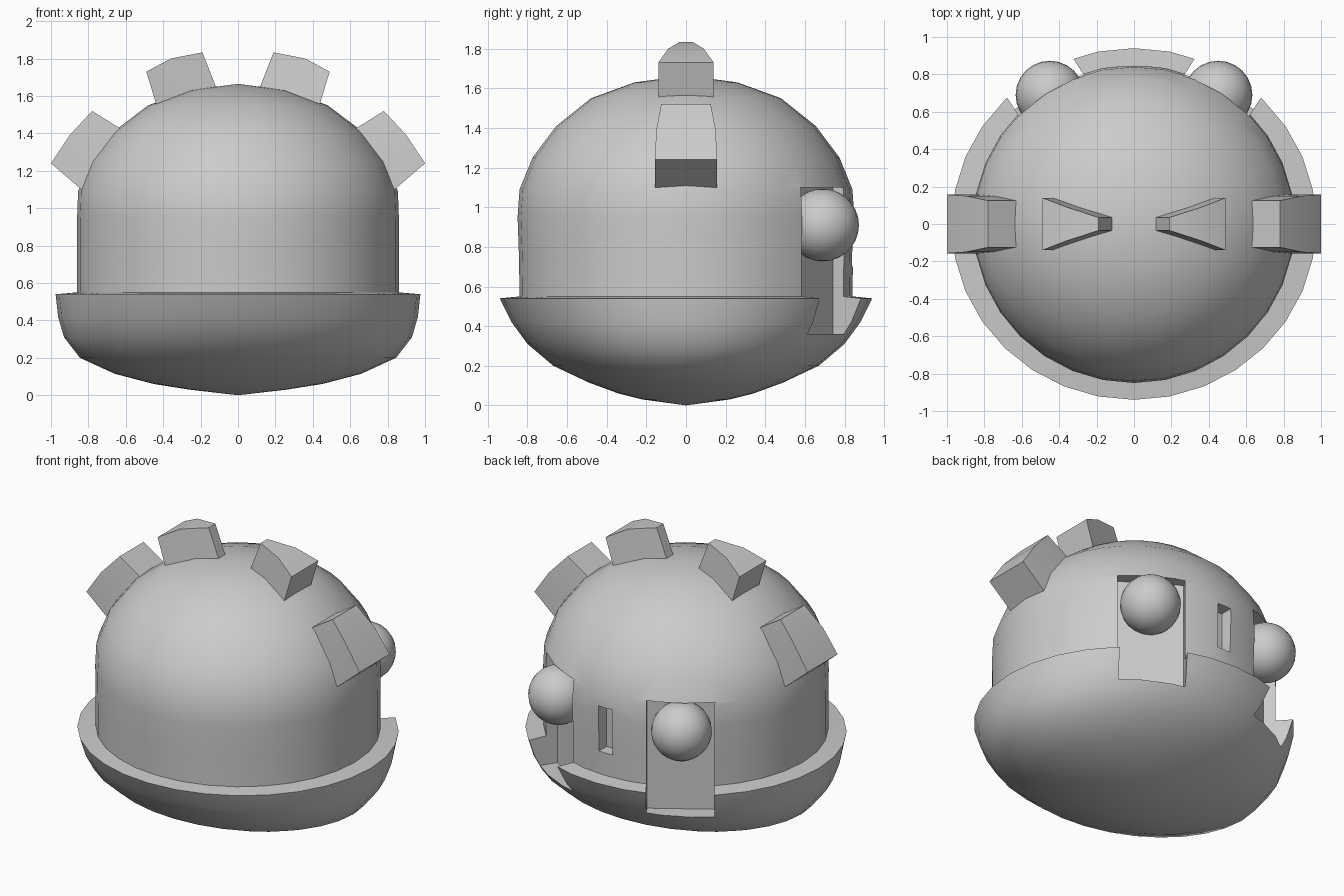
import bpy, bmesh, math
from mathutils import Matrix, Vector

if "Cube" in bpy.data.objects:
    bpy.data.objects.remove(bpy.data.objects["Cube"])


def make_object(name, bm):
    bmesh.ops.recalc_face_normals(bm, faces=bm.faces[:])
    me = bpy.data.meshes.new(name)
    bm.to_mesh(me)
    bm.free()
    ob = bpy.data.objects.new(name, me)
    bpy.context.collection.objects.link(ob)
    return ob


def smooth(ob, angle=35):
    bpy.ops.object.select_all(action='DESELECT')
    ob.select_set(True)
    bpy.context.view_layer.objects.active = ob
    bpy.ops.object.shade_smooth_by_angle(angle=math.radians(angle))


def loft(name, rings, z_bottom, z_top, sides=32):
    bm = bmesh.new()
    loops = []
    for z, rx, ry in rings:
        loops.append([bm.verts.new((rx * math.cos(2 * math.pi * i / sides),
                                    ry * math.sin(2 * math.pi * i / sides), z))
                      for i in range(sides)])
    low, high = bm.verts.new((0, 0, z_bottom)), bm.verts.new((0, 0, z_top))
    for i in range(sides):
        j = (i + 1) % sides
        for a, b in zip(loops, loops[1:]):
            bm.faces.new((a[i], a[j], b[j], b[i]))
        bm.faces.new((low, loops[0][j], loops[0][i]))
        bm.faces.new((high, loops[-1][i], loops[-1][j]))
    return make_object(name, bm)


def radial_box(name, azimuth, r0, r1, width, z0, z1):
    bm = bmesh.new()
    bmesh.ops.create_cube(bm, size=1)
    m = (Matrix.Rotation(azimuth, 4, 'Z')
         @ Matrix.Translation(((r0 + r1) / 2, 0, (z0 + z1) / 2))
         @ Matrix.Diagonal((r1 - r0, width, z1 - z0, 1)))
    bmesh.ops.transform(bm, matrix=m, verts=bm.verts[:])
    return make_object(name, bm)


def spike(name, stations, side):
    # stations across the spike: outer (x, z), inner (x, z), half width
    bm = bmesh.new()
    rows = [[bm.verts.new((side * p[0], s * w, p[1]))
             for p, s in ((o, -1), (o, 1), (n, 1), (n, -1))]
            for o, n, w in stations]
    for a, b in zip(rows, rows[1:]):
        for i in range(4):
            j = (i + 1) % 4
            bm.faces.new((a[i], a[j], b[j], b[i]))
    bm.faces.new(rows[0])
    bm.faces.new(rows[-1])
    return make_object(name, bm)


# Body: shallow bowl with a rim ledge, rising into a dome
body = loft("body", [
    (0.03, 0.26, 0.22), (0.06, 0.45, 0.34), (0.115, 0.66, 0.49),
    (0.20, 0.845, 0.67), (0.31, 0.93, 0.80), (0.42, 0.962, 0.88),
    (0.54, 0.975, 0.94), (0.55, 0.86, 0.84), (0.75, 0.86, 0.843),
    (0.95, 0.86, 0.85), (1.09, 0.855, 0.84), (1.25, 0.79, 0.775),
    (1.41, 0.665, 0.655), (1.55, 0.48, 0.48), (1.63, 0.26, 0.26)], 0.0, 1.665)

# Channels under the eyes and the slit between them
eye_dir = math.atan2(0.70, 0.45)
cutters = [radial_box("channel_cutter", a, 0.75, 1.3, 0.41, 0.36, 1.10)
           for a in (eye_dir, math.pi - eye_dir)]
cutters.append(radial_box("slit_cutter", math.pi / 2, 0.76, 1.2, 0.10, 0.70, 1.0))
bpy.context.view_layer.objects.active = body
for c in cutters:
    c.hide_render = True
    mod = body.modifiers.new("cut", 'BOOLEAN')
    mod.operation = 'DIFFERENCE'
    mod.solver = 'EXACT'
    mod.object = c
    bpy.ops.object.modifier_apply(modifier=mod.name)
    bpy.data.objects.remove(c)
smooth(body)

# Eyes and the crest of four blocky spikes, mirrored in x
upper = [((0.49, 1.73), (0.39, 1.40), 0.14),
         ((0.36, 1.80), (0.24, 1.45), 0.09),
         ((0.19, 1.833), (0.06, 1.50), 0.035)]
lower = [((1.0, 1.24), (0.72, 1.00), 0.157),
         ((0.90, 1.39), (0.60, 1.16), 0.15),
         ((0.78, 1.52), (0.46, 1.32), 0.125)]
for side, label in ((-1, "left"), (1, "right")):
    bm = bmesh.new()
    bmesh.ops.create_uvsphere(bm, u_segments=24, v_segments=14, radius=0.183,
                              matrix=Matrix.Translation((side * 0.45, 0.69, 0.91)))
    smooth(make_object(label + "_eye", bm), 60)
    smooth(spike(label + "_upper_spike", upper, side))
    smooth(spike(label + "_lower_spike", lower, side))
